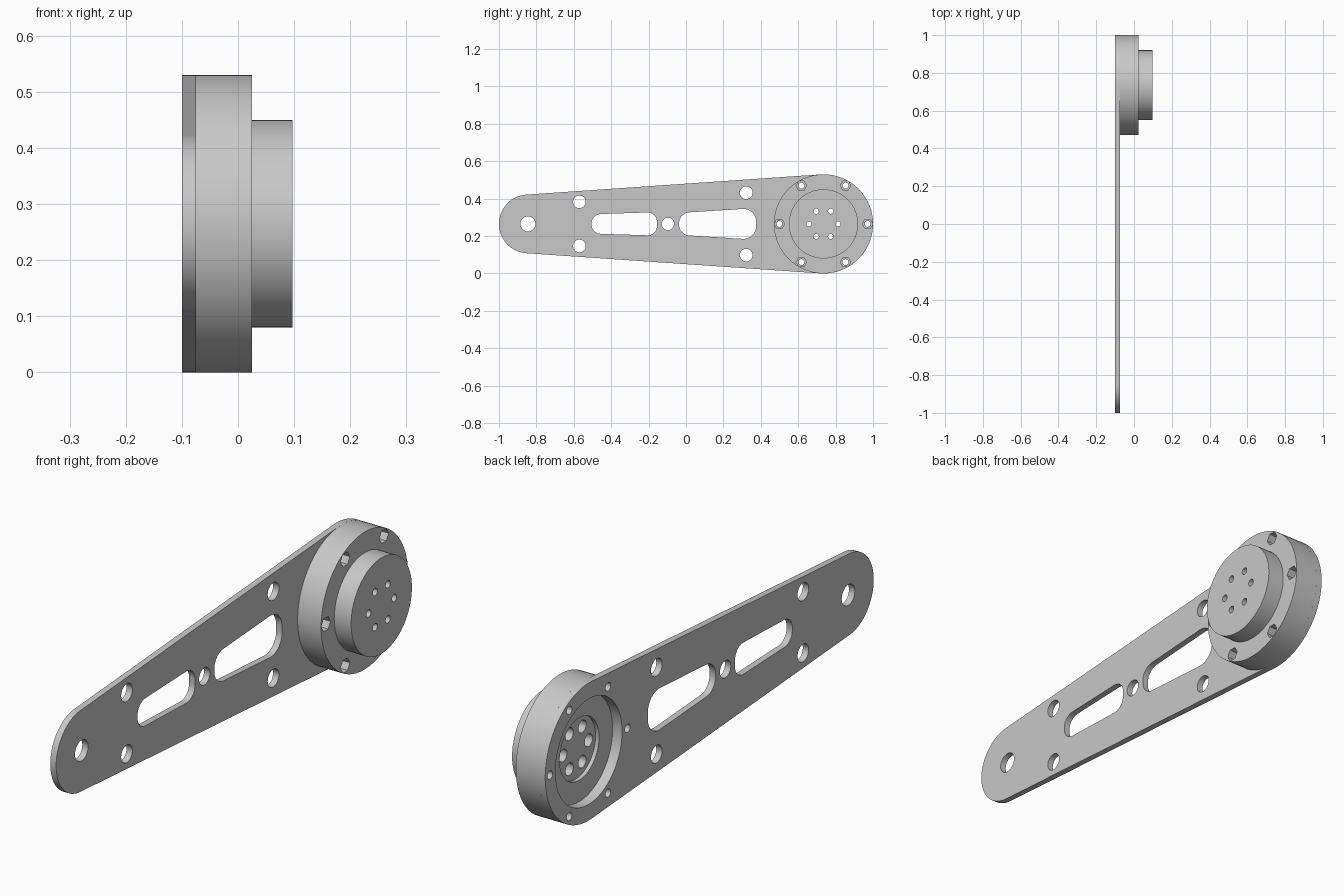
import bpy, bmesh
from math import cos, sin, pi, asin
from mathutils import Matrix, Vector

cube = bpy.data.objects.get("Cube")
if cube:
    bpy.data.objects.remove(cube)

MID = 0.265            # height of the centre line
HUB_Y = 0.735          # hub axis position
HUB_R = 0.265
BACK, SEAT, FACE, TIP = -0.1, -0.075, 0.025, 0.097

grey = bpy.data.materials.new("machined grey")
grey.use_nodes = True
grey.diffuse_color = (0.58, 0.58, 0.58, 1)
grey.node_tree.nodes["Principled BSDF"].inputs["Base Color"].default_value = (0.58, 0.58, 0.58, 1)


def finish(name, bm):
    bmesh.ops.recalc_face_normals(bm, faces=bm.faces)
    mesh = bpy.data.meshes.new(name)
    bm.to_mesh(mesh)
    bm.free()
    mesh.materials.append(grey)
    obj = bpy.data.objects.new(name, mesh)
    bpy.context.collection.objects.link(obj)
    return obj


def lathe(bm, profile, y, z, sides):
    """Solid of revolution about the x direction; profile is (x, radius), radius 0 closes an end."""
    rings = []
    for x, r in profile:
        if r == 0:
            rings.append([bm.verts.new((x, y, z))] * sides)
        else:
            rings.append([bm.verts.new((x, y + r * cos(2 * pi * i / sides), z + r * sin(2 * pi * i / sides)))
                          for i in range(sides)])
    for a, b in zip(rings, rings[1:]):
        for i in range(sides):
            j = (i + 1) % sides
            bm.faces.new(list(dict.fromkeys((a[i], a[j], b[j], b[i]))))


def cylinder(bm, x0, x1, r, y, z, sides=32):
    lathe(bm, [(x0, 0), (x0, r), (x1, r), (x1, 0)], y, z, sides)


def prism(bm, outline, x0, x1):
    a = [bm.verts.new((x0, y, z)) for y, z in outline]
    b = [bm.verts.new((x1, y, z)) for y, z in outline]
    bm.faces.new(a)
    bm.faces.new(b)
    for i in range(len(a)):
        j = (i + 1) % len(a)
        bm.faces.new((a[i], a[j], b[j], b[i]))


def arc(y, z, r, start, end, steps):
    return [(y + r * cos(start + (end - start) * i / steps), z + r * sin(start + (end - start) * i / steps))
            for i in range(steps + 1)]


def tapered_slot(y0, h0, r0, y1, h1, r1):
    """Rounded trapezoid from half height h0 at y0 to h1 at y1, with corner radii."""
    lean = asin((h1 - h0) / (y1 - y0))
    up = pi / 2 + lean
    return (arc(y1 - r1, MID + h1 - r1, r1, 0, up, 10) + arc(y0 + r0, MID + h0 - r0, r0, up, pi, 10)
            + arc(y0 + r0, MID - h0 + r0, r0, pi, 2 * pi - up, 10)
            + arc(y1 - r1, MID - h1 + r1, r1, -up, 0, 10))


def cut(obj, bm):
    cutter = finish("cutter", bm)
    cutter.hide_render = True
    mod = obj.modifiers.new("cut", 'BOOLEAN')
    mod.object, mod.operation, mod.solver = cutter, 'DIFFERENCE', 'EXACT'
    bpy.ops.object.select_all(action='DESELECT')
    obj.select_set(True)
    bpy.context.view_layer.objects.active = obj
    bpy.ops.object.modifier_apply(modifier=mod.name)
    bpy.data.objects.remove(cutter)


def smooth(obj):
    bpy.ops.object.select_all(action='DESELECT')
    obj.select_set(True)
    bpy.context.view_layer.objects.active = obj
    bpy.ops.object.shade_smooth_by_angle(angle=pi / 6)


def circle_of_six(radius):
    return [(HUB_Y + radius * cos(k * pi / 3), MID + radius * sin(k * pi / 3)) for k in range(6)]


bolts = circle_of_six(0.236)

# Arm plate: two end arcs joined by tangent edges
END_Y, END_R = -0.843, 0.157
tangent = pi / 2 + asin((HUB_R - END_R) / (HUB_Y - END_Y))
bm = bmesh.new()
prism(bm, arc(HUB_Y, MID, HUB_R, -tangent, tangent, 48)
      + arc(END_Y, MID, END_R, tangent, 2 * pi - tangent, 32), BACK, SEAT)
arm = finish("arm_plate", bm)

# Plate openings: hub bore, pivot and bolt holes, two lightening slots
bm = bmesh.new()
lo, hi = BACK - 0.05, SEAT + 0.05
cylinder(bm, lo, hi, 0.203, HUB_Y, MID, 64)
cylinder(bm, lo, hi, 0.04, -0.845, MID)
cylinder(bm, lo, hi, 0.033, -0.097, MID)
for side in (-1, 1):
    cylinder(bm, lo, hi, 0.034, -0.57, MID + side * 0.118)
    cylinder(bm, lo, hi, 0.034, 0.322, MID + side * 0.167)
for y, z in bolts:
    cylinder(bm, lo, hi, 0.016, y, z, 20)
prism(bm, tapered_slot(-0.505, 0.053, 0.05, -0.155, 0.061, 0.05), lo, hi)
prism(bm, tapered_slot(-0.037, 0.062, 0.058, 0.375, 0.08, 0.068), lo, hi)
cut(arm, bm)
smooth(arm)

# Hub: flange and boss with a stepped recess in the rear
bm = bmesh.new()
lathe(bm, [(-0.045, 0), (-0.045, 0.12), (-0.06, 0.12), (-0.06, 0.203), (SEAT, 0.203), (SEAT, HUB_R),
           (FACE, HUB_R), (FACE, 0.185), (TIP, 0.185), (TIP, 0)], HUB_Y, MID, 64)
hub = finish("hub", bm)

# Flange bolt holes and counterbored boss holes
bm = bmesh.new()
for y, z in bolts:
    cylinder(bm, BACK, FACE + 0.05, 0.016, y, z, 20)
for y, z in circle_of_six(0.078):
    lathe(bm, [(BACK, 0), (BACK, 0.024), (0.06, 0.024), (0.06, 0.014), (TIP + 0.05, 0.014), (TIP + 0.05, 0)],
          y, z, 20)
cut(hub, bm)

# Hexagonal nut pockets in the flange face
bm = bmesh.new()
for y, z in bolts:
    cylinder(bm, FACE - 0.035, FACE + 0.03, 0.028, y, z, 6)
cut(hub, bm)
smooth(hub)
